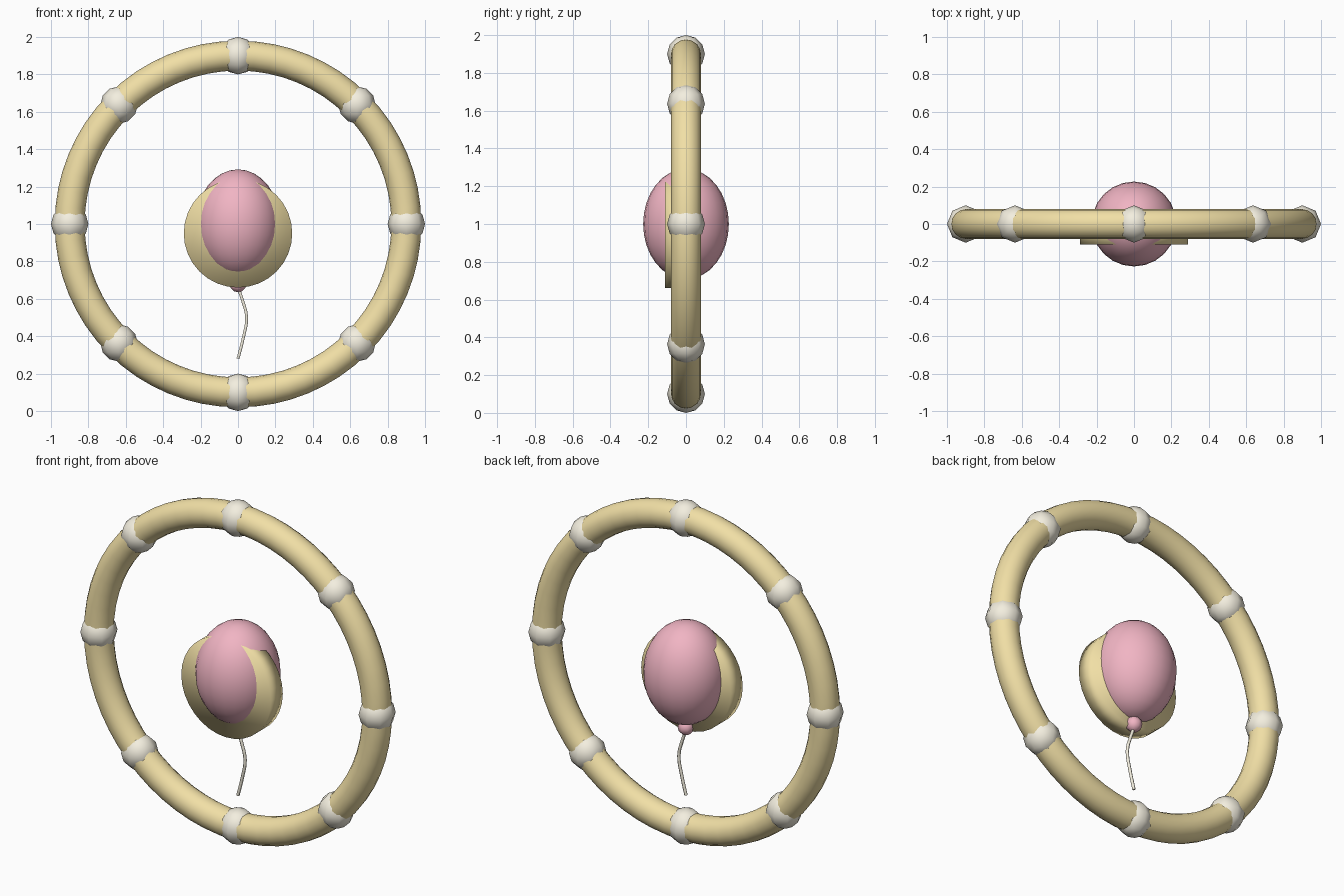
import bpy
from math import cos, sin, pi

if "Cube" in bpy.data.objects:
    bpy.data.objects.remove(bpy.data.objects["Cube"])


def material(name, rgb):
    m = bpy.data.materials.new(name)
    m.diffuse_color = (*rgb, 1)
    m.use_nodes = True
    m.node_tree.nodes["Principled BSDF"].inputs["Base Color"].default_value = m.diffuse_color
    return m


GOLD = material("gold", (0.88, 0.74, 0.38))
CREAM = material("cream", (0.90, 0.86, 0.74))
PINK = material("pink", (0.88, 0.46, 0.55))


def finish(name, mat):
    ob = bpy.context.object
    ob.name = name
    ob.data.materials.append(mat)
    bpy.ops.object.shade_smooth()
    return ob


def ball(name, mat, loc, size, segments, rings):
    bpy.ops.mesh.primitive_uv_sphere_add(segments=segments, ring_count=rings,
                                         radius=1, location=loc)
    bpy.context.object.scale = size
    bpy.ops.object.transform_apply(location=False, rotation=False, scale=True)
    return finish(name, mat)


# Upright hoop
bpy.ops.mesh.primitive_torus_add(major_radius=0.9, minor_radius=0.08,
                                 major_segments=64, minor_segments=16,
                                 location=(0, 0, 1), rotation=(pi / 2, 0, 0))
finish("hoop", GOLD)

# Eight low-poly beads around the hoop
for i in range(8):
    a = i * pi / 4
    ball(f"hoop_bead_{i + 1}", CREAM, (0.9 * cos(a), 0, 1 + 0.9 * sin(a)),
         (0.1, 0.1, 0.1), 8, 6)

# Balloon and its knot
ball("balloon", PINK, (0, 0, 1), (0.227, 0.227, 0.292), 24, 16)
ball("balloon_knot", PINK, (0, 0, 0.68), (0.045, 0.045, 0.045), 8, 6)

# Disc set into the front of the balloon
bpy.ops.mesh.primitive_cylinder_add(vertices=32, radius=0.29, depth=0.11,
                                    location=(0, -0.055, 0.95),
                                    rotation=(pi / 2, 0, 0))
finish("disc", GOLD)

# Hanging string
curve = bpy.data.curves.new("string", "CURVE")
curve.dimensions = "3D"
curve.bevel_depth = 0.009
curve.bevel_resolution = 1
curve.use_fill_caps = True
points = [(0, 0.66), (0.023, 0.595), (0.046, 0.5), (0.028, 0.39), (0, 0.28)]
spline = curve.splines.new("BEZIER")
spline.bezier_points.add(len(points) - 1)
for p, (x, z) in zip(spline.bezier_points, points):
    p.co = (x, 0, z)
    p.handle_left_type = p.handle_right_type = "AUTO"
spline.resolution_u = 4
string = bpy.data.objects.new("string", curve)
curve.materials.append(CREAM)
bpy.context.collection.objects.link(string)
